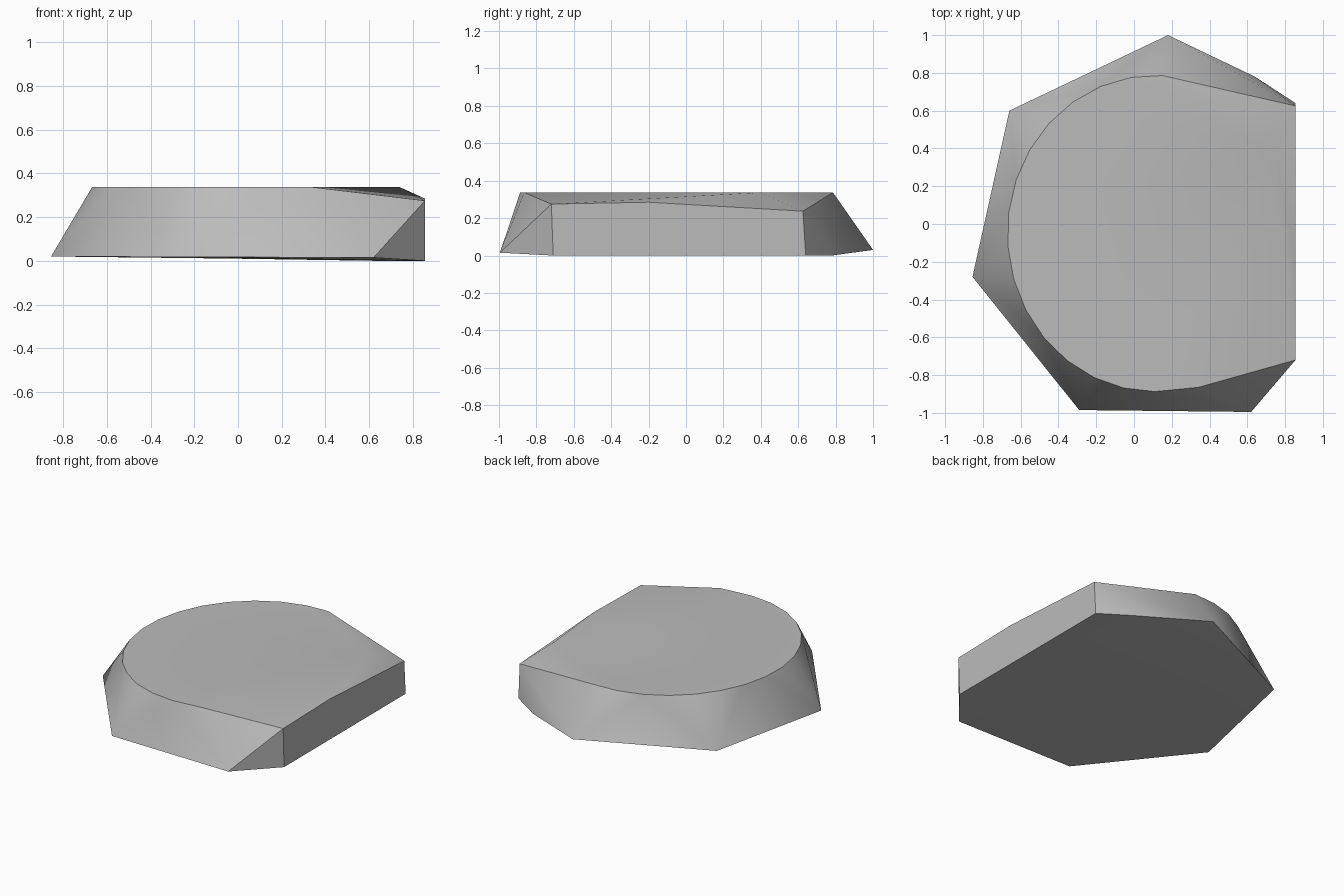
import bpy
import bmesh
from math import cos, sin, radians

cube = bpy.data.objects.get("Cube")
if cube:
    bpy.data.objects.remove(cube, do_unlink=True)

TOP = 0.337

# Stone colour
grey = bpy.data.materials.new("stone grey")
grey.use_nodes = True
colour = (0.5, 0.5, 0.5, 1)
grey.diffuse_color = colour
shader = next(n for n in grey.node_tree.nodes if n.type == 'BSDF_PRINCIPLED')
shader.inputs["Base Color"].default_value = colour

# Wide, angular foot of the stone
foot = [(0.18, 1, 0.03), (-0.66, 0.6, 0.02), (-0.855, -0.28, 0.02),
        (-0.29, -0.985, 0.018), (0.62, -0.995, 0.015), (0.855, -0.71, 0),
        (0.855, 0.64, 0), (0.64, 0.78, 0)]

# Rounded rim of the flat top, closed by two corners on the left side
rim = []
for i in range(16):
    a = radians(87 + 12.2 * i)
    rim.append((0.11 + 0.78 * cos(a), -0.05 + 0.837 * sin(a), TOP))
rim += [(0.34, -0.865, TOP), (0.74, 0.4, TOP)]

# Upper edge of the sheer left face
shoulder = [(0.855, -0.72, 0.275), (0.855, -0.2, 0.285), (0.855, 0.625, 0.237)]

# Wrap the outline points into one solid
bm = bmesh.new()
for p in foot + rim + shoulder:
    bm.verts.new(p)
bmesh.ops.convex_hull(bm, input=bm.verts[:])
bmesh.ops.dissolve_limit(bm, angle_limit=radians(0.5),
                         verts=bm.verts[:], edges=bm.edges[:])
bmesh.ops.recalc_face_normals(bm, faces=bm.faces[:])
mesh = bpy.data.meshes.new("flat_stone")
bm.to_mesh(mesh)
bm.free()
mesh.materials.append(grey)

stone = bpy.data.objects.new("flat_stone", mesh)
bpy.context.collection.objects.link(stone)
bpy.ops.object.select_all(action='DESELECT')
stone.select_set(True)
bpy.context.view_layer.objects.active = stone
bpy.ops.object.shade_smooth_by_angle(angle=radians(30))
